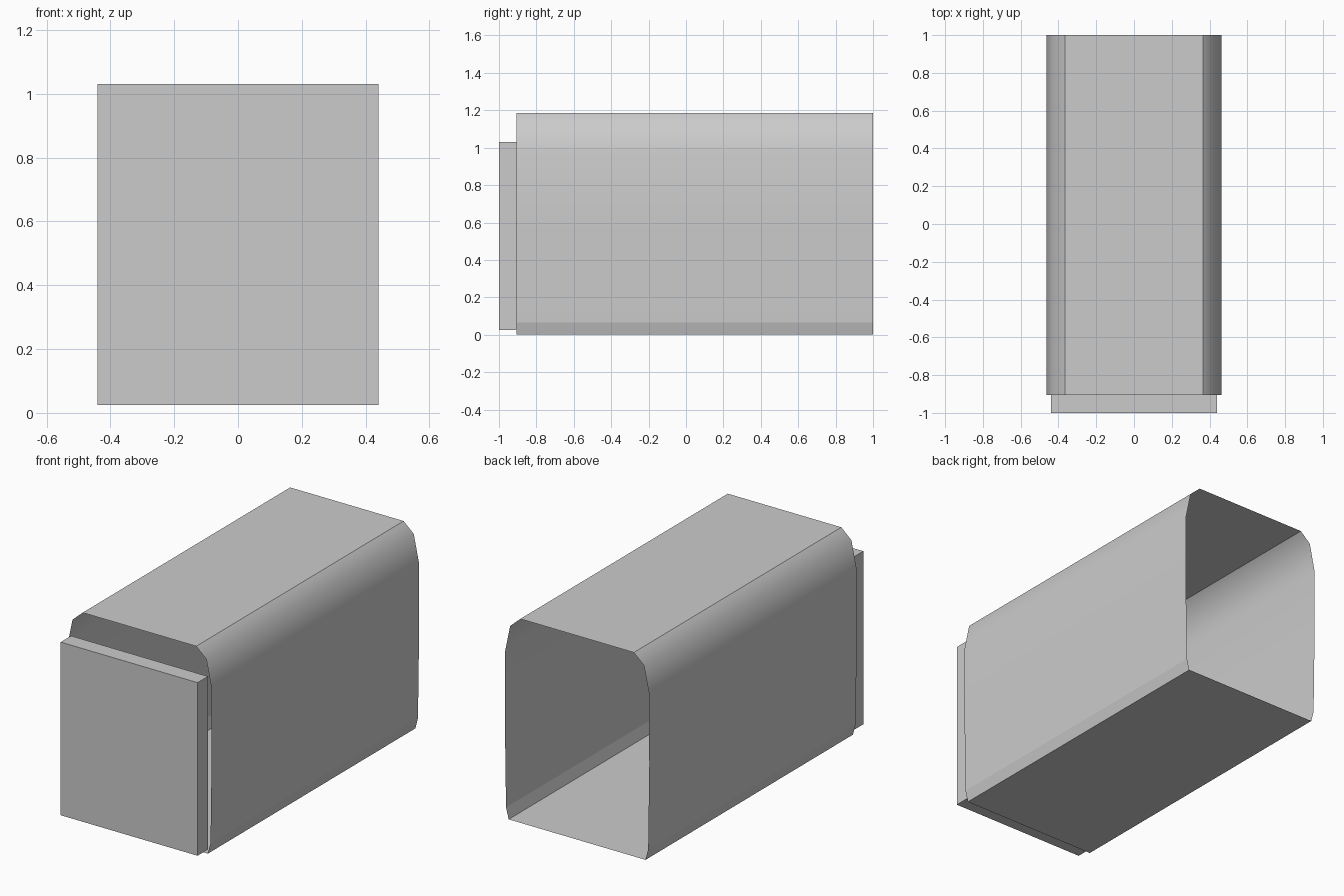
import bpy
import bmesh

cube = bpy.data.objects.get("Cube")
if cube:
    bpy.data.objects.remove(cube, do_unlink=True)

grey = bpy.data.materials.new("plain_grey")
grey.use_nodes = True
grey.diffuse_color = (0.6, 0.6, 0.6, 1)
grey.node_tree.nodes["Principled BSDF"].inputs["Base Color"].default_value = (0.6, 0.6, 0.6, 1)


def add_object(name, bm):
    mesh = bpy.data.meshes.new(name)
    bm.to_mesh(mesh)
    bm.free()
    mesh.materials.append(grey)
    obj = bpy.data.objects.new(name, mesh)
    bpy.context.collection.objects.link(obj)
    return obj


# Open-ended thin sleeve: half profile (x, z) mirrored, then swept along y
half = [(0.44, 0), (0.457, 0.065), (0.464, 0.55), (0.463, 0.97), (0.43, 1.127), (0.365, 1.185)]
sharp = {0, 1, 5}
count = len(half)
profile = half + [(-x, z) for x, z in reversed(half)]
bm = bmesh.new()
front, back = ([bm.verts.new((x, y, z)) for x, z in profile] for y in (-0.905, 1))
total = len(profile)
for i in range(total):
    j = (i + 1) % total
    face = bm.faces.new((front[i], front[j], back[j], back[i]))
    face.smooth = True
for i in range(total):
    if min(i, total - 1 - i) in sharp:
        bm.edges.get((front[i], back[i])).smooth = False
bm.normal_update()
bmesh.ops.recalc_face_normals(bm, faces=bm.faces)
add_object("sleeve", bm)

# Flat block at the front opening
bm = bmesh.new()
bmesh.ops.create_cube(bm, size=1)
bmesh.ops.scale(bm, vec=(0.88, 0.095, 1.006), verts=bm.verts)
bmesh.ops.translate(bm, vec=(0, -0.9525, 0.527), verts=bm.verts)
add_object("front_block", bm)
